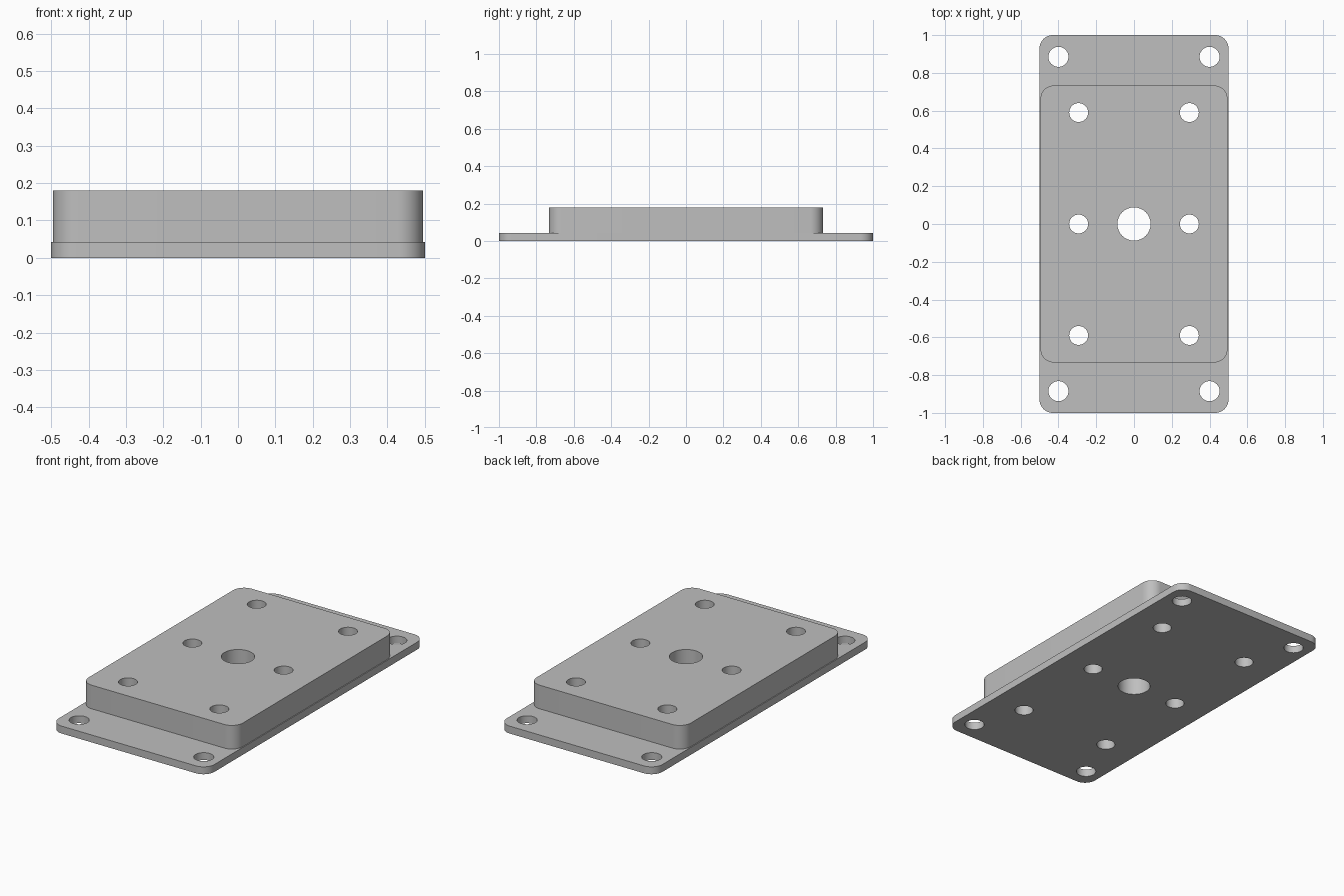
import bpy
import bmesh
from math import cos, sin, pi

if "Cube" in bpy.data.objects:
    bpy.data.objects.remove(bpy.data.objects["Cube"])

PLATE_TOP, BLOCK_TOP = 0.043, 0.18

grey = bpy.data.materials.new("machined grey")
grey.use_nodes = True
colour = (0.52, 0.52, 0.52, 1)
grey.diffuse_color = colour
grey.node_tree.nodes["Principled BSDF"].inputs["Base Color"].default_value = colour


def prism(name, outline, z0, z1):
    """Extrude a closed outline from z0 to z1."""
    bm = bmesh.new()
    face = bm.faces.new([bm.verts.new((x, y, z0)) for x, y in outline])
    top = bmesh.ops.extrude_face_region(bm, geom=[face])
    verts = [v for v in top["geom"] if isinstance(v, bmesh.types.BMVert)]
    bmesh.ops.translate(bm, verts=verts, vec=(0, 0, z1 - z0))
    bmesh.ops.recalc_face_normals(bm, faces=bm.faces)
    mesh = bpy.data.meshes.new(name)
    bm.to_mesh(mesh)
    bm.free()
    mesh.materials.append(grey)
    obj = bpy.data.objects.new(name, mesh)
    bpy.context.collection.objects.link(obj)
    return obj


def circle(cx, cy, r, n=48):
    return [(cx + r * cos(2 * pi * i / n), cy + r * sin(2 * pi * i / n)) for i in range(n)]


def rounded_rect(hx, hy, r, n=12):
    points = []
    for k, (sx, sy) in enumerate([(1, 1), (-1, 1), (-1, -1), (1, -1)]):
        for i in range(n + 1):
            a = (k + i / n) * pi / 2
            points.append((sx * (hx - r) + r * cos(a), sy * (hy - r) + r * sin(a)))
    return points


def combine(target, tool, operation):
    """Apply a boolean and discard the tool."""
    mod = target.modifiers.new(operation, 'BOOLEAN')
    mod.operation, mod.object, mod.solver = operation, tool, 'EXACT'
    bpy.context.view_layer.objects.active = target
    bpy.ops.object.modifier_apply(modifier=mod.name)
    bpy.data.objects.remove(tool)


# Thin flange with the raised block on it
body = prism("mounting_plate", rounded_rect(0.5, 1.0, 0.07), 0, PLATE_TOP)
block = prism("raised_block", rounded_rect(0.495, 0.733, 0.07), PLATE_TOP / 2, BLOCK_TOP)
combine(body, block, 'UNION')

# Through holes: centre bore, block holes, flange corner holes
holes = [(0, 0, 0.088)]
for side in (-1, 1):
    holes += [(side * 0.293, y, 0.05) for y in (-0.59, 0, 0.59)]
    holes += [(side * 0.4, y, 0.053) for y in (-0.885, 0.885)]
for x, y, r in holes:
    combine(body, prism("hole_cutter", circle(x, y, r), -0.1, 0.3), 'DIFFERENCE')

# Smooth the curved walls, keep the rims sharp
bpy.ops.object.select_all(action='DESELECT')
body.select_set(True)
bpy.context.view_layer.objects.active = body
bpy.ops.object.shade_smooth_by_angle(angle=pi / 6)
